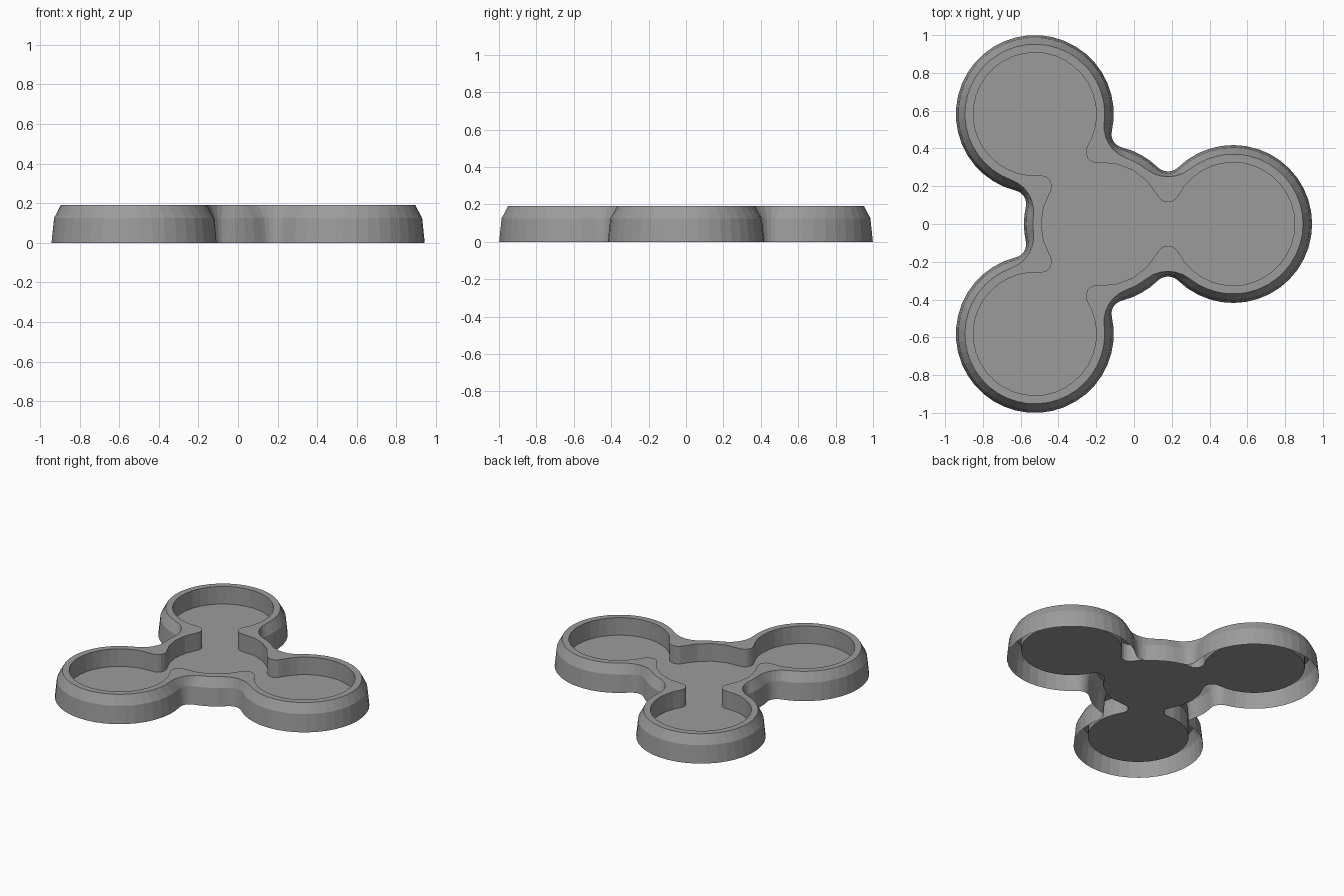
import bpy, bmesh
from math import cos, sin, atan2, hypot, pi

if "Cube" in bpy.data.objects:
    bpy.data.objects.remove(bpy.data.objects["Cube"])

HUB = (-0.165, 0.0)
LOBES = [(0.525, 0.0), (-0.525, 0.582), (-0.525, -0.582)]   # counter-clockwise
# arm angle and length of each lobe seen from the hub
ARMS = [(atan2(y - HUB[1], x - HUB[0]) % (2 * pi), hypot(x - HUB[0], y - HUB[1]))
        for x, y in LOBES]


def arc(cx, cy, r, a0, a1, n, ends):
    steps = range(0, n + 1) if ends else range(1, n)
    return [(cx + r * cos(a0 + (a1 - a0) * i / n),
             cy + r * sin(a0 + (a1 - a0) * i / n)) for i in steps]


def outline(r, neck):
    """Hub circle and three lobe circles of radius r, joined by rounded necks."""
    fits = []
    for a, d in ARMS:
        m = d / 2
        f = (m * m + neck * neck - r * r) / (2 * (r - neck))   # fillet radius
        fits.append((a, d, m, f, neck + f, atan2(neck + f, m)))
    pts = []
    for k, (a, d, m, f, h, t) in enumerate(fits):
        local = arc(m, -h, f, pi - t, t, 6, True)
        local += arc(d, 0, r, t - pi, pi - t, 30, False)
        local += arc(m, h, f, -t, t - pi, 6, True)
        pts += [(HUB[0] + x * cos(a) - y * sin(a),
                 HUB[1] + x * sin(a) + y * cos(a)) for x, y in local]
        nxt = fits[(k + 1) % 3]
        end = nxt[0] + (2 * pi if k == 2 else 0) - nxt[5]
        pts += arc(HUB[0], HUB[1], r, a + t, end, 4, False)
    return pts


# cross-section from skirt bottom over the rim to the floor: radius, neck half width, height
SECTION = [
    (0.418, 0.278, 0.0),
    (0.405, 0.268, 0.125),
    (0.370, 0.250, 0.19),
    (0.326, 0.116, 0.19),
    (0.326, 0.116, 0.065),
]

# open-bottomed tray shell
bm = bmesh.new()
rings = [[bm.verts.new((x, y, z)) for x, y in outline(r, neck)]
         for r, neck, z in SECTION]
for lo, hi in zip(rings, rings[1:]):
    n = len(lo)
    for i in range(n):
        j = (i + 1) % n
        bm.faces.new((lo[i], lo[j], hi[j], hi[i]))
# tray floor
bm.faces.new(rings[-1])

mesh = bpy.data.meshes.new("three_lobed_tray")
bm.to_mesh(mesh)
bm.free()
tray = bpy.data.objects.new("three_lobed_tray", mesh)
bpy.context.collection.objects.link(tray)

# dark grey finish
grey = bpy.data.materials.new("dark_grey")
grey.diffuse_color = (0.33, 0.33, 0.33, 1.0)
grey.use_nodes = True
grey.node_tree.nodes["Principled BSDF"].inputs["Base Color"].default_value = grey.diffuse_color
mesh.materials.append(grey)
